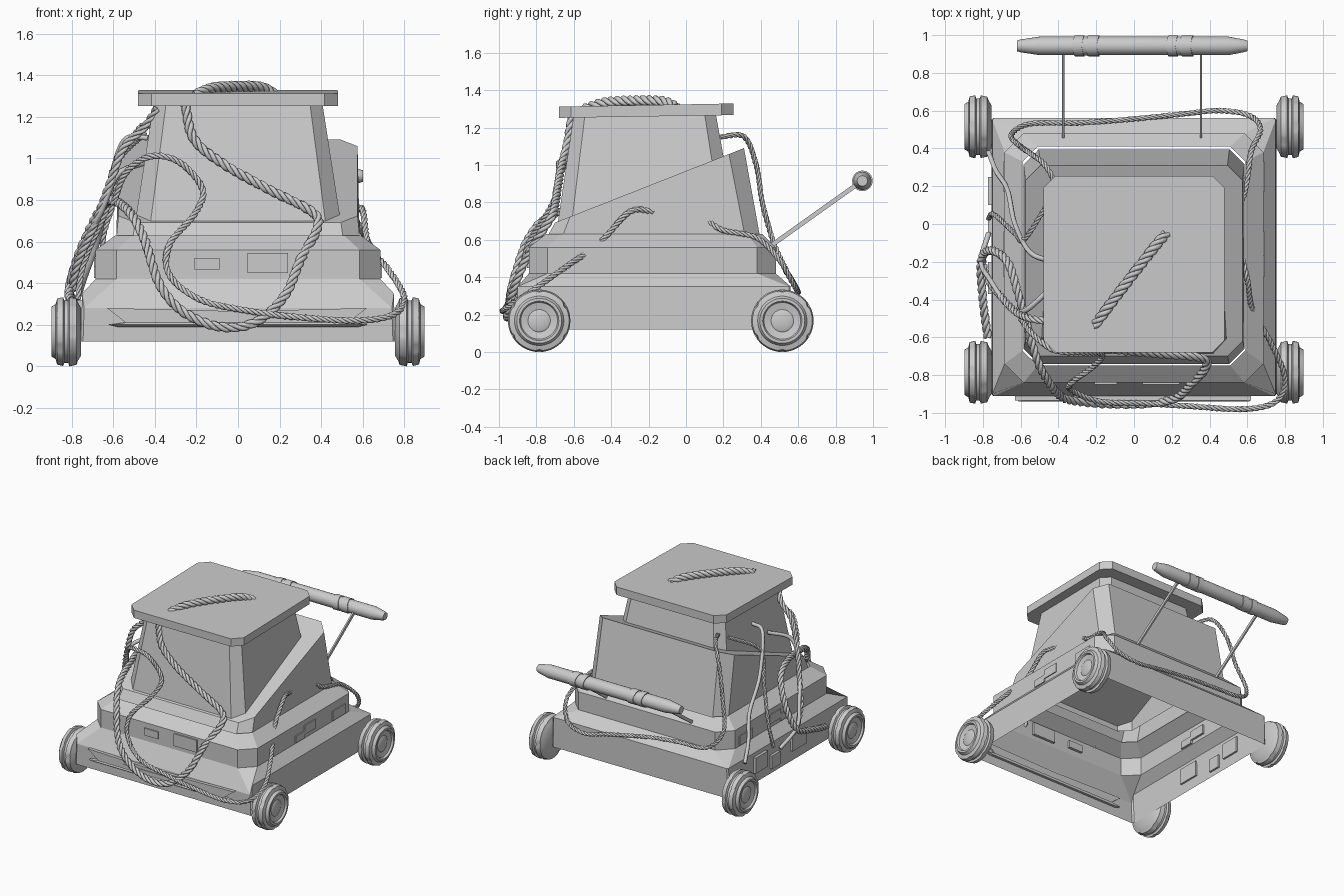
import bpy, bmesh, math
from mathutils import Vector

if "Cube" in bpy.data.objects:
    bpy.data.objects.remove(bpy.data.objects["Cube"])


def finish(name, bm, smooth=False):
    bmesh.ops.recalc_face_normals(bm, faces=bm.faces)
    me = bpy.data.meshes.new(name)
    bm.to_mesh(me)
    bm.free()
    ob = bpy.data.objects.new(name, me)
    bpy.context.collection.objects.link(ob)
    if smooth:
        bpy.ops.object.select_all(action='DESELECT')
        ob.select_set(True)
        bpy.context.view_layer.objects.active = ob
        bpy.ops.object.shade_smooth_by_angle(angle=math.radians(32))
    return ob


def loft(name, rings, top=False, bottom=False):
    """Stack chamfered rectangles: (half width, y0, y1, chamfer, z or z(y))."""
    bm = bmesh.new()
    loops = []
    for h, y0, y1, c, z in rings:
        pts = [(-h + c, y0), (h - c, y0), (h, y0 + c), (h, y1 - c),
               (h - c, y1), (-h + c, y1), (-h, y1 - c), (-h, y0 + c)]
        loops.append([bm.verts.new((x, y, z(y) if callable(z) else z)) for x, y in pts])
    for a, b in zip(loops, loops[1:]):
        for i in range(8):
            bm.faces.new((a[i], a[(i + 1) % 8], b[(i + 1) % 8], b[i]))
    if top:
        bm.faces.new(loops[-1])
    if bottom:
        bm.faces.new(loops[0])
    return finish(name, bm)


def box(name, x0, x1, y0, y1, z0, z1):
    bm = bmesh.new()
    bmesh.ops.create_cube(bm, size=1)
    for v in bm.verts:
        v.co = ((x0 + x1) / 2 + v.co.x * (x1 - x0), (y0 + y1) / 2 + v.co.y * (y1 - y0),
                (z0 + z1) / 2 + v.co.z * (z1 - z0))
    return finish(name, bm)


def lathe(name, profile, centre, side=1, n=32, warp=None):
    """Revolve (x, radius) points about the x axis."""
    bm = bmesh.new()
    loops = []
    for k, (x, r) in enumerate(profile):
        loop = []
        for j in range(n):
            a = 2 * math.pi * j / n
            dx, s = warp(k, j) if warp else (0, 1)
            loop.append(bm.verts.new((centre[0] + side * (x + dx),
                                      centre[1] + r * s * math.cos(a),
                                      centre[2] + r * s * math.sin(a))))
        loops.append(loop)
    for a, b in zip(loops, loops[1:]):
        for j in range(n):
            bm.faces.new((a[j], a[(j + 1) % n], b[(j + 1) % n], b[j]))
    bm.faces.new(loops[0])
    bm.faces.new(loops[-1])
    return finish(name, bm, True)


def smooth_path(pts, step):
    """Catmull-Rom through the points, sampled about every step."""
    p = [Vector(q) for q in pts]
    p = [2 * p[0] - p[1]] + p + [2 * p[-1] - p[-2]]
    out = []
    for a, b, c, d in zip(p, p[1:], p[2:], p[3:]):
        m = max(2, int((c - b).length / step))
        for i in range(m):
            t = i / m
            out.append(0.5 * (2 * b + (c - a) * t + (2 * a - 5 * b + 4 * c - d) * t * t
                              + (3 * b - a - 3 * c + d) * t ** 3))
    return out + [p[-2]]


def rope(name, pts, radius, strands=3, pitch=0.13):
    """Twisted strands around a smooth path; one strand gives a plain hose."""
    path = smooth_path(pts, 0.012)
    cu = bpy.data.curves.new(name, 'CURVE')
    cu.dimensions = '3D'
    cu.bevel_depth = radius if strands == 1 else radius * 0.5
    cu.bevel_resolution = 1
    cu.use_fill_caps = True
    off = 0 if strands == 1 else radius * 0.55
    lines = [[] for _ in range(strands)]
    normal, dist = Vector((0.3, 0.5, 0.8)), 0
    for i, q in enumerate(path):
        t = (path[min(i + 1, len(path) - 1)] - path[max(i - 1, 0)]).normalized()
        normal = (normal - t * normal.dot(t)).normalized()
        side = t.cross(normal)
        if i:
            dist += (q - path[i - 1]).length
        for s in range(strands):
            a = 2 * math.pi * (dist / pitch + s / strands)
            lines[s].append(q + off * (normal * math.cos(a) + side * math.sin(a)))
    for line in lines:
        sp = cu.splines.new('POLY')
        sp.points.add(len(line) - 1)
        for pt, co in zip(sp.points, line):
            pt.co = (*co, 1)
    ob = bpy.data.objects.new(name, cu)
    bpy.context.collection.objects.link(ob)


# Hollow stepped hull, open underneath
loft("lower_hull", [
    (.755, -.91, .56, .01, .12),
    (.75, -.91, .56, .01, lambda y: .28 if y < -.905 else .35),
    (.685, -.84, .48, .10, .42),
    (.685, -.84, .48, .10, .56),
    (.59, -.75, .41, .08, .63)])

# Wedge-shaped housing, cabin and tilted roof
loft("wedge_housing", [
    (.585, -.74, .395, .08, .62),
    (.575, -.70, .31, .08, lambda y: .70 + (y + .68) * .394)], top=True)
loft("cabin", [(.50, -.69, .27, .075, .66), (.405, -.60, .16, .06, 1.27)], top=True)
loft("roof", [(.48, -.68, .255, .065, lambda y: 1.252 + (y + .68) * .016),
              (.48, -.68, .255, .065, lambda y: 1.312 + (y + .68) * .018)], top=True, bottom=True)

# Front panels and bumper blade
box("front_panel_small", -.21, -.09, -.85, -.82, .465, .52)
box("front_panel_large", .045, .24, -.85, -.82, .45, .545)
bm = bmesh.new()
for y in (-.935, -.90):
    bm.faces.new([bm.verts.new((x, y, z)) for x, z in
                  [(-.63, .28), (-.54, .21), (.53, .21), (.62, .28), (0, .265)]])
bmesh.ops.bridge_loops(bm, edges=bm.edges[:])
finish("front_plate", bm)
loft("bumper_blade", [(.58, -.925, -.89, .01, .19), (.62, -.94, -.89, .01, .20),
                      (.55, -.93, -.89, .01, .21)], top=True, bottom=True)
box("front_slot", -.32, .2, -.94, -.92, .225, .245)

# Raised side panels
for i, (y0, y1, z0, z1) in enumerate([(-.37, -.2, .2, .32), (-.05, .05, .16, .26), (.1, .25, .2, .32)]):
    box(f"left_panel_{i}", -.772, -.74, y0, y1, z0, z1)
for i, (y0, y1, z0, z1) in enumerate([(-.28, -.17, .425, .48), (-.17, -.04, .45, .52), (.17, .33, .425, .5)]):
    for s in (-1, 1):
        box(f"tier_panel_{i}_{s}", s * .67, s * .692, y0, y1, z0, z1)

# Wheels with grooved treads
wheel = [(0, .01), (0, .115), (.015, .14), (.022, .16), (.056, .167), (.062, .15), (.08, .15),
         (.086, .167), (.115, .16), (.122, .132), (.142, .12), (.142, .105), (.128, .098),
         (.12, .06), (.126, .05), (.126, .005)]


def tread(k, j):
    notch = (k in (3, 4) and j % 8 == 0) or (k in (7, 8) and j % 8 == 4)
    return 0, .955 if notch else 1


for side, sn in ((-1, "left"), (1, "right")):
    for y, yn in ((-.785, "front"), (.515, "back")):
        lathe(f"{yn}_{sn}_wheel", wheel, (side * .755, y, .167), side, 48, tread)

# Push handle with chevron grips and two flat rods
lathe("handle_bar", [(-.62, .028), (-.60, .034), (-.5, .049), (.5, .049), (.58, .034), (.60, .028)],
      (0, .943, .915), n=20)
for x in (-.258, .238):
    lathe("handle_grip", [(-.07, .048), (-.07, .055), (-.02, .055), (-.02, .05), (0, .05),
                          (0, .055), (.06, .055), (.06, .048)], (x, .943, .915), n=24,
          warp=lambda k, j: (.016 * abs((j % 12) - 6) / 6, 1))
for x in (-.375, .355):
    rod = box("handle_rod", -.006, .006, -.3, .3, -.012, .012)
    rod.location = (x, .698, .742)
    rod.rotation_euler.x = math.atan2(.345, .485)

# Thick rope hung over the front and round the left side
rope("front_rope", [
    (-.255, -.61, 1.26), (-.21, -.64, 1.09), (-.065, -.67, .97), (.15, -.69, .85), (.36, -.71, .74),
    (.38, -.76, .66), (.30, -.85, .51), (.225, -.92, .34), (.08, -.95, .21), (-.09, -.955, .19),
    (-.26, -.945, .26), (-.375, -.92, .39), (-.45, -.84, .61), (-.52, -.70, .74), (-.61, -.38, .80),
    (-.67, -.2, .74), (-.76, -.14, .55), (-.81, -.2, .38), (-.80, -.4, .30), (-.775, -.6, .24)], .023)
rope("roof_rope", [(-.21, -.54, 1.30), (-.13, -.43, 1.335), (0, -.26, 1.345),
                   (.11, -.12, 1.34), (.17, -.05, 1.31)], .028)

# Thinner braided cable from the left, across the front to the right side
rope("front_cable", [
    (-.60, -.5, .78), (-.54, -.58, .93), (-.42, -.67, 1.01), (-.28, -.68, .98), (-.17, -.69, .85),
    (-.21, -.75, .73), (-.33, -.84, .585), (-.33, -.88, .44), (-.18, -.94, .32), (.06, -.95, .265),
    (.30, -.965, .235), (.58, -.98, .22), (.75, -.94, .25), (.80, -.82, .33), (.72, -.62, .47),
    (.63, -.465, .58), (.60, -.3, .75), (.57, -.17, .75)], .016, pitch=.09)

# Braided cable along the back
rope("back_cable", [
    (-.40, .18, 1.15), (-.47, .31, 1.15), (-.55, .375, 1.0), (-.60, .41, .79), (-.65, .47, .58),
    (-.55, .53, .45), (-.3, .535, .43), (-.07, .55, .41), (.24, .58, .36), (.45, .6, .32),
    (.61, .575, .36), (.67, .5, .49), (.62, .38, .61), (.595, .2, .65), (.57, .12, .7)], .015, pitch=.09)

# Cables and hoses on the left side
rope("left_rope", [(-.39, -.57, 1.24), (-.45, -.52, 1.15), (-.55, -.5, 1.05), (-.62, -.47, .87),
                   (-.69, -.4, .68), (-.77, -.3, .5), (-.80, -.2, .36)], .02)
rope("left_hose", [(-.43, -.2, 1.1), (-.55, -.15, 1.08), (-.63, 0, .82), (-.67, .18, .62),
                   (-.73, .28, .45), (-.77, .38, .33)], .014, strands=1)
rope("left_hose_low", [(-.45, -.35, .98), (-.58, -.46, .92), (-.66, -.44, .74), (-.76, -.3, .55),
                       (-.81, -.2, .40), (-.77, -.05, .28)], .014, strands=1)
rope("left_cable", [(-.77, .03, .32), (-.74, .05, .5), (-.63, -.05, .76), (-.58, -.08, .98),
                    (-.45, .12, 1.12)], .014, pitch=.09)
